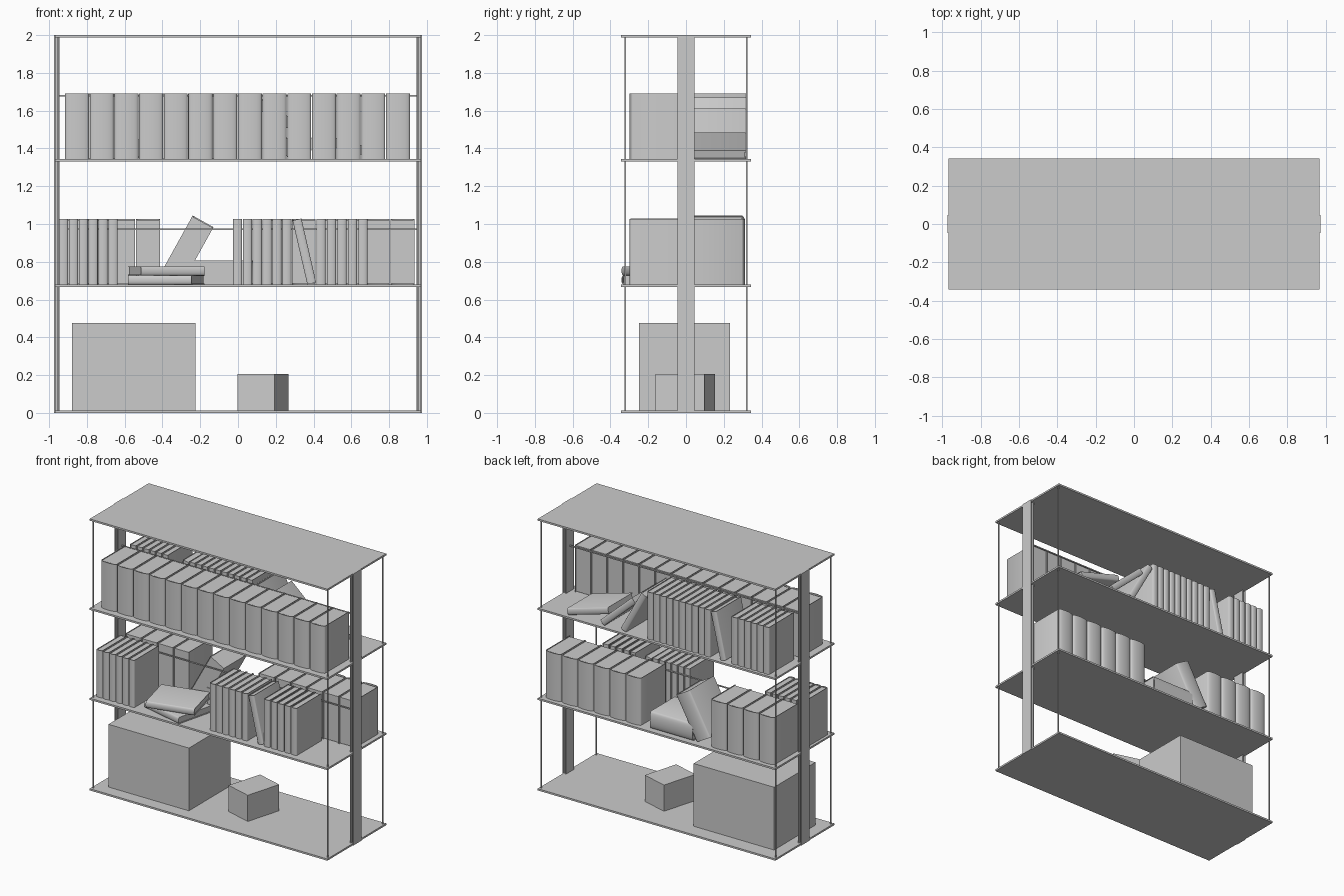
import bpy, bmesh
from math import radians, sin, cos, pi
from mathutils import Matrix

if "Cube" in bpy.data.objects:
    bpy.data.objects.remove(bpy.data.objects["Cube"])

H, D = 0.347, 0.292            # book height and depth
THICK, THIN = 0.126, 0.048     # book thicknesses
Z1, Z2 = 0.68, 1.343           # tops of the two book shelves
T = Matrix.Translation


def link(name, mesh, mat=Matrix()):
    ob = bpy.data.objects.new(name, mesh)
    ob.matrix_world = mat
    bpy.context.collection.objects.link(ob)
    return ob


def add_box(bm, x0, x1, y0, y1, z0, z1):
    m = T(((x0 + x1) / 2, (y0 + y1) / 2, (z0 + z1) / 2)) @ Matrix.Diagonal((x1 - x0, y1 - y0, z1 - z0, 1))
    bmesh.ops.create_cube(bm, size=1, matrix=m)


def box(name, x0, x1, y0, y1, z0, z1, mat=Matrix()):
    bm = bmesh.new()
    add_box(bm, x0, x1, y0, y1, z0, z1)
    me = bpy.data.meshes.new(name)
    bm.to_mesh(me)
    bm.free()
    return link(name, me, mat)


def prism(name, pts, z0, z1):
    bm = bmesh.new()
    f = bm.faces.new([bm.verts.new((x, y, z0)) for x, y in pts])
    r = bmesh.ops.extrude_face_region(bm, geom=[f])
    bmesh.ops.translate(bm, vec=(0, 0, z1 - z0), verts=[v for v in r['geom'] if isinstance(v, bmesh.types.BMVert)])
    bmesh.ops.recalc_face_normals(bm, faces=bm.faces)
    me = bpy.data.meshes.new(name)
    bm.to_mesh(me)
    bm.free()
    return link(name, me)


def book_mesh(name, t, side):
    """Hard cover with a rounded spine plus page block; side -1 faces front, 1 faces back."""
    b, bulge, n = 0.004, 0.006 + t * 0.08, 10

    def arc(x0, x1, y, h):
        return [(x0 + (x1 - x0) * (1 - cos(pi * i / n)) / 2, y - h * sin(pi * i / n)) for i in range(n + 1)]
    # spine tip at y = 0, page edges at y = D
    pts = [(0, D)] + arc(0, t, bulge, bulge) + [(t, D), (t - b, D)]
    pts += arc(t - b, b, bulge + b, bulge) + [(b, D)]
    bm = bmesh.new()
    lo = [bm.verts.new((x, y, 0)) for x, y in pts]
    hi = [bm.verts.new((x, y, H)) for x, y in pts]
    k = len(pts)
    for i in range(k):
        j = (i + 1) % k
        bm.faces.new((lo[i], lo[j], hi[j], hi[i]))
    for ring in (lo, hi):      # cover rims as quads
        for i in range(k // 2 - 1):
            bm.faces.new((ring[i], ring[i + 1], ring[k - 2 - i], ring[k - 1 - i]))
    add_box(bm, b, t - b, bulge, D - 0.006, 0.005, H - 0.005)
    if side > 0:
        bmesh.ops.scale(bm, vec=(1, -1, 1), verts=bm.verts)
    bmesh.ops.recalc_face_normals(bm, faces=bm.faces)
    for f in bm.faces:
        f.smooth = True
    for e in bm.edges:
        e.smooth = e.calc_face_angle(pi) < radians(35)
    me = bpy.data.meshes.new(name)
    bm.to_mesh(me)
    bm.free()
    return me


MESH = {(t, s): book_mesh("book", t, s) for t in (THICK, THIN) for s in (-1, 1)}


def book(name, t, side, x, y, z, tilt=0):
    """Tilt in degrees, positive leans to +x; x is the foot corner touching the shelf."""
    m = T((x, y, z)) @ Matrix.Rotation(radians(tilt), 4, 'Y')
    if tilt > 0:
        m = m @ T((-t, 0, 0))
    return link(name, MESH[t, side], m)


def row(name, t, side, x0, pitch, n, y, z):
    for i in range(n):
        book(f"{name}_{i + 1}", t, side, x0 + i * pitch, y, z)


# Shelf boards
for i, z in enumerate((0, Z1 - 0.013, Z2 - 0.013, 1.987)):
    box(f"shelf_{i + 1}", -0.968, 0.968, -0.343, 0.343, z, z + 0.013)

# I-section end posts and corner rods
for s, n in ((-1, "left"), (1, "right")):
    o, p, q, i = 0.973 * s, 0.966 * s, 0.952 * s, 0.945 * s
    w, c = 0.046, 0.025
    prism(f"post_{n}", [(o, -w), (p, -w), (p, -c), (q, -c), (q, -w), (i, -w),
                        (i, w), (q, w), (q, c), (p, c), (p, w), (o, w)], 0, 2)
    for y, d in ((-0.321, "front"), (0.321, "back")):
        box(f"rod_{d}_{n}", 0.955 * s - 0.004, 0.955 * s + 0.004, y - 0.004, y + 0.004, 0, 1.99)

# Divider rails between the rows
for i, z in enumerate((0.972, 1.678)):
    box(f"rail_{i + 1}", -0.95, 0.95, -0.004, 0.004, z - 0.004, z + 0.004)

# Upper shelf, front row
YF, YB, YT = -0.299, 0.312, 0.322
row("top_front_book", THICK, -1, -0.915, 0.1307, 14, YF, Z2)

# Upper shelf, back row with leaning books
row("top_back_book_a", THIN, 1, -0.90, 0.052, 6, YT, Z2)
row("top_back_book_b", THIN, 1, -0.42, 0.052, 10, YT, Z2)
book("top_leaning_book_1", THIN, 1, -0.50, YT, Z2, 13)
book("top_leaning_book_2", THIN, 1, 0.267, YT, Z2, -29)
book("top_leaning_book_3", THIN, 1, 0.443, YT, Z2, -48)
book("top_leaning_book_4", THIN, 1, 0.735, YT, Z2, -74)

# Middle shelf, front row
row("mid_front_book_a", THIN, -1, -0.948, 0.0525, 6, YF, Z1)
row("mid_front_book_b", THIN, -1, -0.026, 0.052, 6, YF, Z1)
row("mid_front_book_c", THIN, -1, 0.415, 0.0555, 5, YF, Z1)
book("mid_leaning_book", THIN, -1, 0.367, YF, Z1, -13)

# Two crossed books lying flat
for i, (a, z) in enumerate(((-14, Z1), (14, Z1 + THIN))):
    ob = book(f"mid_lying_book_{i + 1}", THIN, -1, -H / 2, -D / 2, 0, 90)
    ob.matrix_world = T((-0.38, -0.158, z)) @ Matrix.Rotation(radians(a), 4, 'Z') @ ob.matrix_basis

# Middle shelf, back row
row("mid_back_book_a", THICK, 1, -0.931, 0.1305, 4, YB, Z1)
row("mid_back_book_b", THICK, 1, 0.155, 0.1305, 6, YB, Z1)
book("mid_back_lying_book", THICK, 1, -0.27, YB, Z1, 90)
book("mid_back_leaning_book", THICK, 1, -0.298, YB, Z1, 29)

# Boxes on the bottom shelf
box("large_box", -0.88, -0.225, -0.25, 0.232, 0.013, 0.475)
box("small_box", -0.1015, 0.1015, -0.135, 0.135, 0.013, 0.206,
    T((0.133, -0.005, 0)) @ Matrix.Rotation(radians(-16), 4, 'Z'))
